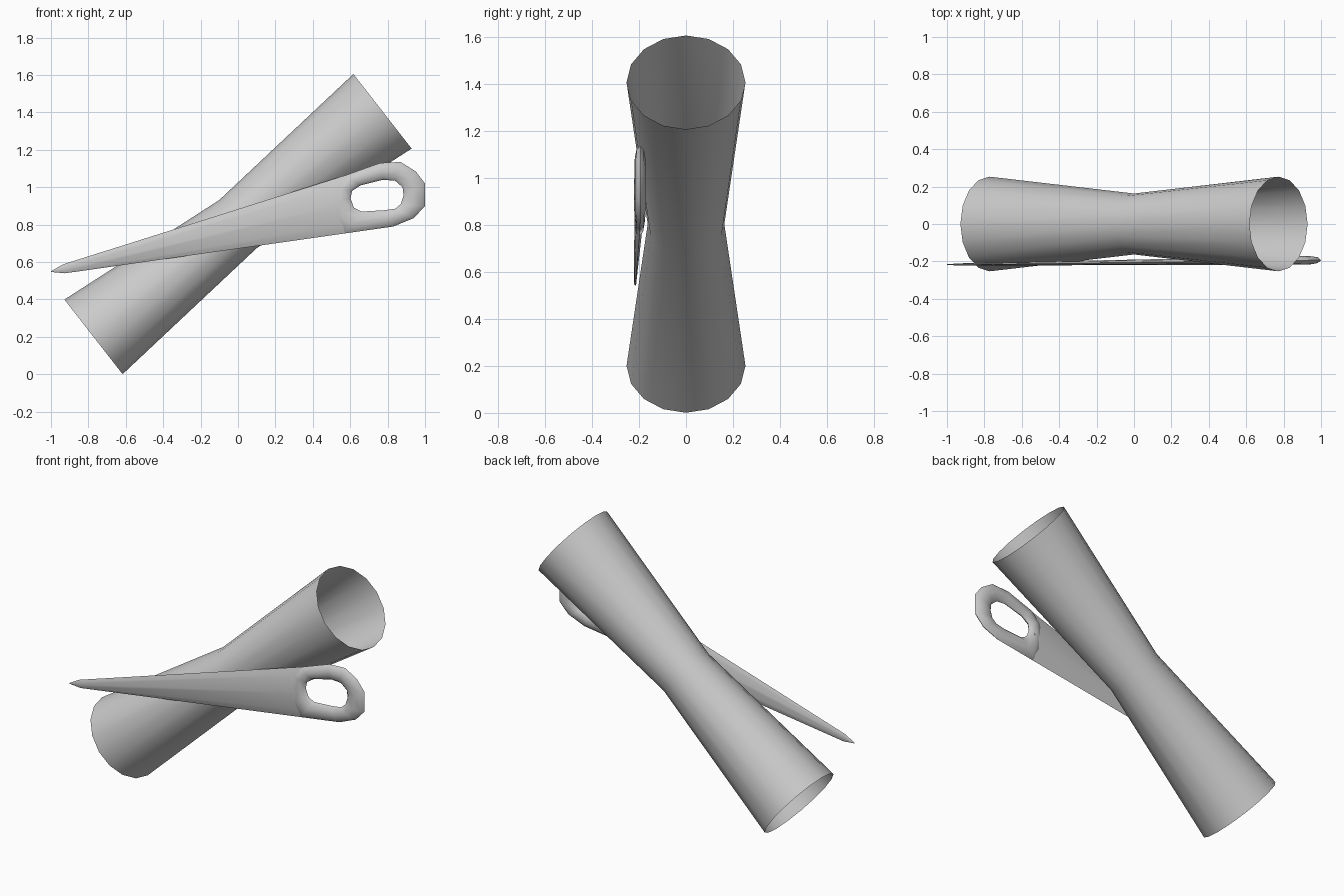
import bpy
from math import cos, sin, pi, radians
from mathutils import Vector

if "Cube" in bpy.data.objects:
    bpy.data.objects.remove(bpy.data.objects["Cube"])


def make(name, verts, faces, angle=40):
    mesh = bpy.data.meshes.new(name)
    mesh.from_pydata(verts, [], faces)
    mesh.update()
    ob = bpy.data.objects.new(name, mesh)
    bpy.context.collection.objects.link(ob)
    bpy.ops.object.select_all(action='DESELECT')
    ob.select_set(True)
    bpy.context.view_layer.objects.active = ob
    # consistent outward normals
    bpy.ops.object.mode_set(mode='EDIT')
    bpy.ops.mesh.select_all(action='SELECT')
    bpy.ops.mesh.normals_make_consistent(inside=False)
    bpy.ops.object.mode_set(mode='OBJECT')
    bpy.ops.object.shade_smooth_by_angle(angle=radians(angle))
    return ob


def skin(rings, n, closed=False):
    """Quads joining successive rings of n vertices."""
    count = rings if closed else rings - 1
    return [(i * n + j, i * n + (j + 1) % n,
             (i + 1) % rings * n + (j + 1) % n, (i + 1) % rings * n + j)
            for i in range(count) for j in range(n)]


def oval(a, b, half_thick, n):
    """Flattened section between two (x, z) points of the needle plane."""
    pts = []
    for k in range(n):
        t = 2 * pi * k / n
        f = (1 - cos(t)) / 2
        x, z = a[0] + (b[0] - a[0]) * f, a[1] + (b[1] - a[1]) * f
        pts.append((x, -0.205 + 0.012 * x + half_thick * sin(t), z))
    return pts


# Open spool: 16-sided double cone, narrow at the waist
axis = Vector((0.788, 0, 0.615)).normalized()
side, up = Vector((0, 1, 0)), Vector((-axis.z, 0, axis.x))
verts = []
for d, r in ((-0.98, 0.253), (0, 0.163), (0.98, 0.253)):
    for k in range(16):
        t = 2 * pi * k / 16
        verts.append(Vector((0, 0, 0.803)) + axis * d + (side * sin(t) + up * cos(t)) * r)
make("spool_tube", verts, skin(3, 16))

# Needle body: flat tapering blade with a short pointed tip
N = 8
stations = [((-1.0, 0.551), (-0.998, 0.547), 0.002),
            ((-0.935, 0.588), (-0.925, 0.54), 0.006),
            ((0.58, 1.066), (0.57, 0.753), 0.020)]
verts = [p for a, b, h in stations for p in oval(a, b, h, N)]
faces = skin(3, N) + [tuple(range(N)), tuple(range(2 * N, 3 * N))]
make("needle_body", verts, faces)

# Needle eye: rounded loop lofted between outer and inner outlines
pairs = [((0.58, 1.066), (0.655, 1.01)), ((0.76, 1.13), (0.775, 1.04)),
         ((0.87, 1.135), (0.84, 1.035)), ((0.95, 1.085), (0.88, 1.0)),
         ((1.0, 1.02), (0.885, 0.955)), ((1.0, 0.9), (0.87, 0.91)),
         ((0.94, 0.835), (0.84, 0.885)), ((0.83, 0.79), (0.78, 0.877)),
         ((0.57, 0.753), (0.66, 0.87)), ((0.52, 0.83), (0.62, 0.89)),
         ((0.51, 0.92), (0.602, 0.94)), ((0.52, 1.0), (0.61, 0.98))]
verts = [p for a, b in pairs for p in oval(a, b, 0.022, N)]
make("needle_eye", verts, skin(len(pairs), N, closed=True), 60)
